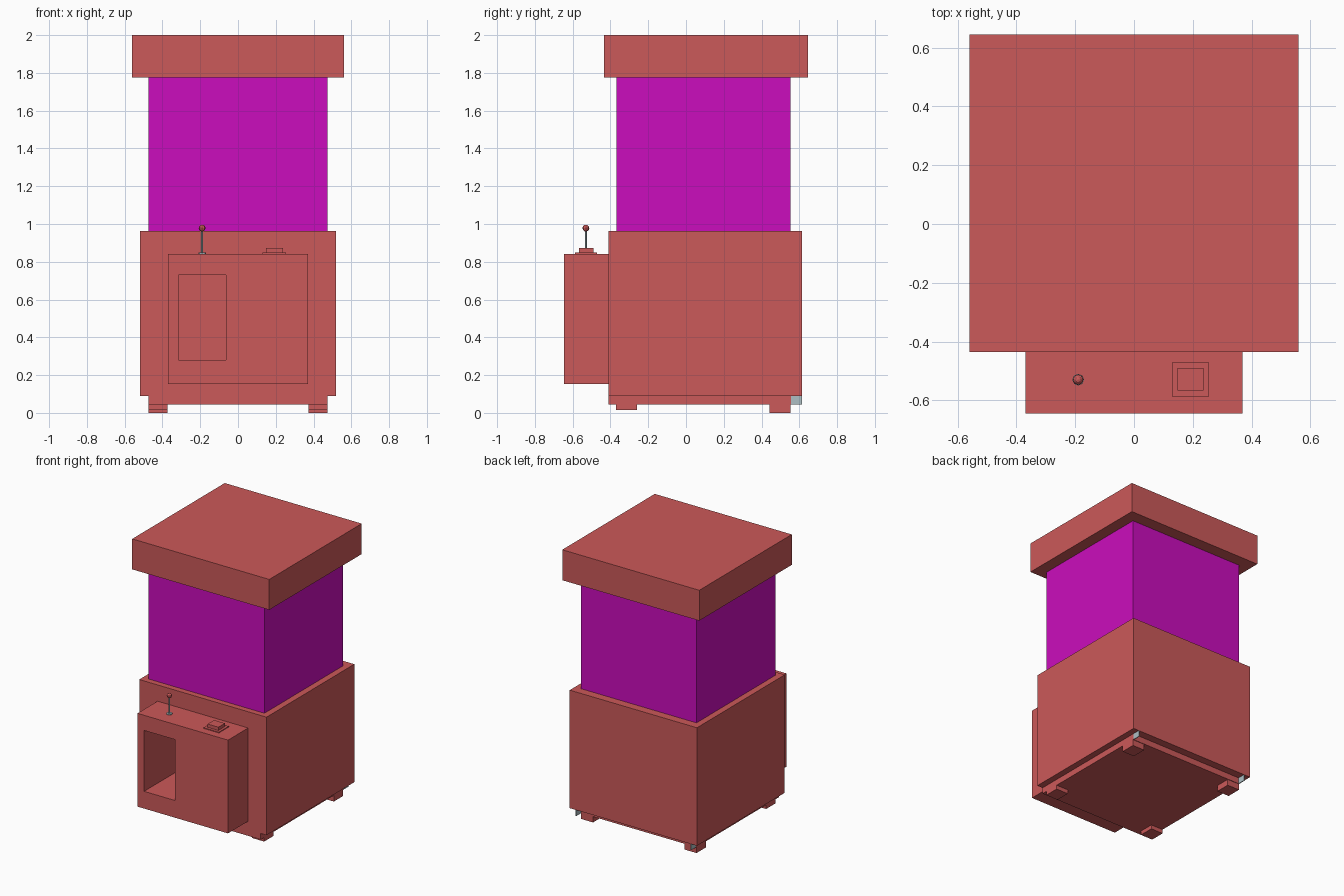
import bpy

if "Cube" in bpy.data.objects:
    bpy.data.objects.remove(bpy.data.objects["Cube"])


def material(name, rgb):
    m = bpy.data.materials.new(name)
    m.diffuse_color = (*rgb, 1)
    m.use_nodes = True
    m.node_tree.nodes["Principled BSDF"].inputs["Base Color"].default_value = m.diffuse_color
    return m


RED = material("brick red", (0.60, 0.10, 0.10))
MAGENTA = material("magenta", (0.60, 0.004, 0.51))
GREY = material("pale steel grey", (0.42, 0.52, 0.55))


def box(name, x, y, z, mat):
    """Box from (min, max) pairs on each axis."""
    xs, ys, zs = x, y, z
    verts = [(a, b, c) for a in xs for b in ys for c in zs]
    faces = [(0, 1, 3, 2), (4, 6, 7, 5), (0, 4, 5, 1),
             (2, 3, 7, 6), (0, 2, 6, 4), (1, 5, 7, 3)]
    mesh = bpy.data.meshes.new(name)
    mesh.from_pydata(verts, [], faces)
    mesh.materials.append(mat)
    ob = bpy.data.objects.new(name, mesh)
    bpy.context.collection.objects.link(ob)
    return ob


def cylinder(name, radius, x, y, z, mat, sides=8):
    bpy.ops.mesh.primitive_cylinder_add(
        vertices=sides, radius=radius, depth=z[1] - z[0],
        location=(x, y, (z[0] + z[1]) / 2))
    ob = bpy.context.object
    ob.name = name
    ob.data.materials.append(mat)
    return ob


# Main cabinet: roof, window box, body and recessed floor
box("roof", (-0.56, 0.56), (-0.435, 0.645), (1.775, 2.0), RED)
box("window_box", (-0.473, 0.473), (-0.367, 0.553), (0.96, 1.775), MAGENTA)
body = box("body", (-0.52, 0.52), (-0.41, 0.615), (0.09, 0.962), RED)
box("floor_plate", (-0.473, 0.473), (-0.41, 0.557), (0.045, 0.09), RED)

# Control box on the front with the prize opening cut through into the body
control = box("control_box", (-0.37, 0.37), (-0.645, -0.41), (0.153, 0.842), RED)
cutter = box("opening_cutter", (-0.316, -0.064), (-0.8, -0.22), (0.28, 0.73), RED)
cutter.hide_render = True
cutter.hide_viewport = False
for ob in (body, control):
    mod = ob.modifiers.new("opening", 'BOOLEAN')
    mod.operation = 'DIFFERENCE'
    mod.solver = 'EXACT'
    mod.object = cutter
    bpy.context.view_layer.objects.active = ob
    bpy.ops.object.modifier_apply(modifier=mod.name)
bpy.data.objects.remove(cutter)

# Feet and the small grey fins behind the floor plate
for side, s in (("left", -1), ("right", 1)):
    x = sorted((s * 0.373, s * 0.473))
    box(f"front_foot_{side}", x, (-0.37, -0.26), (0.015, 0.046), RED)
    box(f"back_foot_{side}", x, (0.443, 0.553), (0.0, 0.046), RED)
    box(f"rear_fin_{side}", sorted((s * 0.467, s * 0.473)),
        (0.557, 0.615), (0.045, 0.09), GREY)

# Joystick
cylinder("joystick_base", 0.02, -0.19, -0.53, (0.842, 0.848), GREY)
cylinder("joystick_stalk", 0.006, -0.19, -0.53, (0.845, 0.97), GREY)
bpy.ops.mesh.primitive_uv_sphere_add(
    segments=8, ring_count=6, radius=0.018, location=(-0.19, -0.53, 0.978))
knob = bpy.context.object
knob.name = "joystick_knob"
knob.data.materials.append(RED)

# Push button
box("button_base", (0.13, 0.255), (-0.587, -0.472), (0.842, 0.848), RED)
box("button", (0.148, 0.237), (-0.567, -0.491), (0.846, 0.872), RED)
